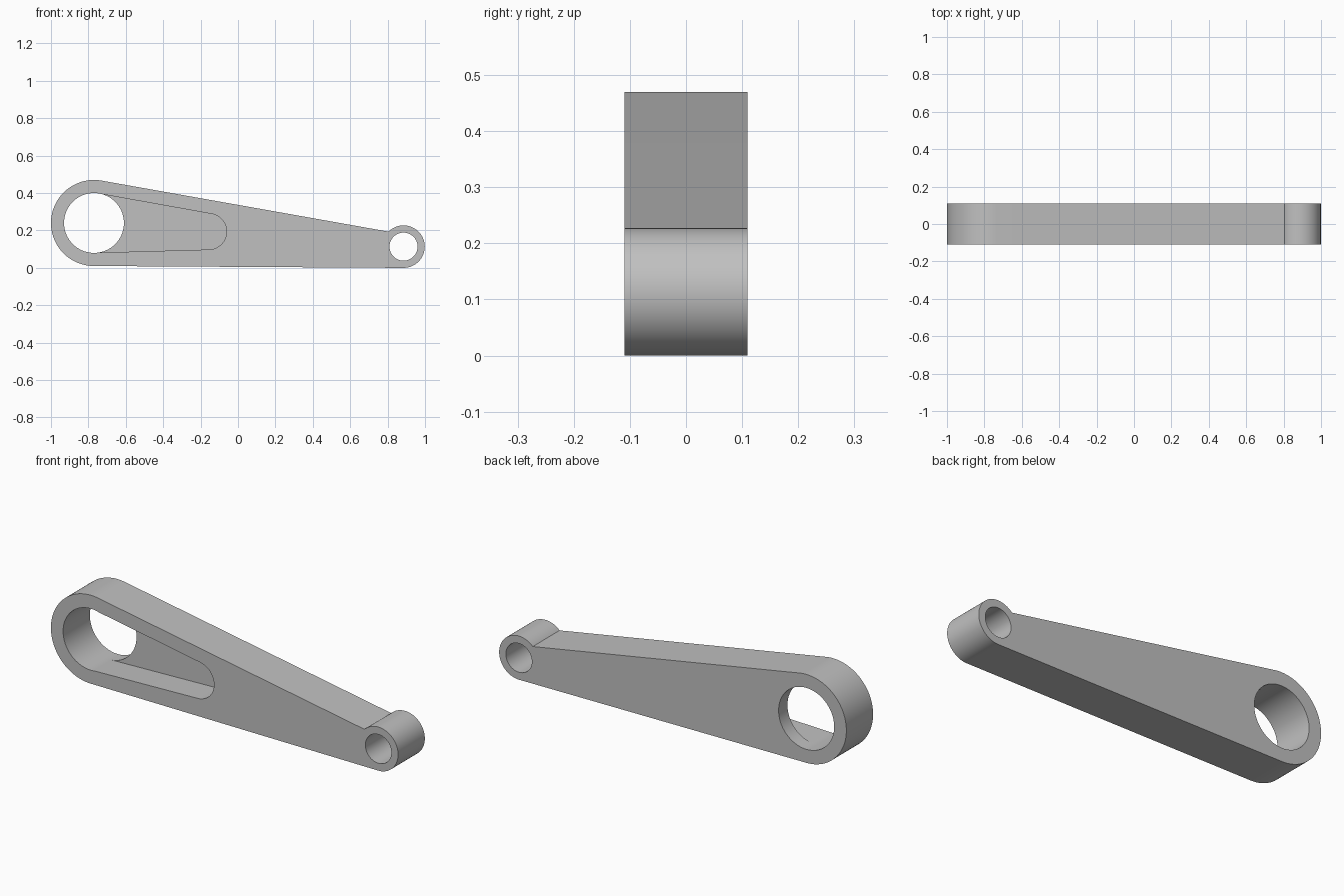
import bpy, bmesh, math
from mathutils import Vector

cube = bpy.data.objects.get("Cube")
if cube:
    bpy.data.objects.remove(cube, do_unlink=True)

HALF = 0.11                       # half thickness of the arm
BIG, BIG_R, BIG_BORE = Vector((-0.77, 0.24)), 0.23, 0.16
SMALL, SMALL_R, SMALL_BORE = Vector((0.885, 0.1135)), 0.1135, 0.075
SLOT, SLOT_R = Vector((-0.157, 0.194)), 0.096
POCKET_FLOOR = 0.037              # y of the pocket floor


def arc(centre, radius, start, end, steps=64):
    """Points on an arc, angles in degrees, both ends included."""
    angles = [math.radians(start + (end - start) * i / steps) for i in range(steps + 1)]
    return [centre + radius * Vector((math.cos(a), math.sin(a))) for a in angles]


def circle(centre, radius):
    return arc(centre, radius, 0, 360, 96)[:-1]


def tangents(c1, r1, c2, r2):
    """Upper and lower angles where two circles share outer tangents."""
    d = c2 - c1
    axis = math.degrees(math.atan2(d.y, d.x))
    spread = math.degrees(math.acos((r1 - r2) / d.length))
    return axis + spread, axis - spread


def prism(name, profile, y0, y1):
    """Extrude an x-z profile along y."""
    bm = bmesh.new()
    face = bm.faces.new([bm.verts.new((p.x, y0, p.y)) for p in profile])
    side = bmesh.ops.extrude_face_region(bm, geom=[face])["geom"]
    moved = [v for v in side if isinstance(v, bmesh.types.BMVert)]
    bmesh.ops.translate(bm, verts=moved, vec=(0, y1 - y0, 0))
    bmesh.ops.recalc_face_normals(bm, faces=bm.faces)
    mesh = bpy.data.meshes.new(name)
    bm.to_mesh(mesh)
    bm.free()
    obj = bpy.data.objects.new(name, mesh)
    bpy.context.collection.objects.link(obj)
    return obj


def cut(target, cutter):
    """Subtract the cutter for good and remove it."""
    cutter.hide_render = True
    mod = target.modifiers.new("cut", 'BOOLEAN')
    mod.operation, mod.solver, mod.object = 'DIFFERENCE', 'EXACT', cutter
    bpy.context.view_layer.objects.active = target
    bpy.ops.object.modifier_apply(modifier=mod.name)
    bpy.data.objects.remove(cutter, do_unlink=True)


# Arm outline: the top edge meets the small boss below its crown
_, low = tangents(BIG, BIG_R, SMALL, SMALL_R)
outline = arc(BIG, BIG_R, 80, 360 + low) + arc(SMALL, SMALL_R, low, 135)
arm = prism("lever_arm", outline, -HALF, HALF)

# Through bores
cut(arm, prism("big_bore_cutter", circle(BIG, BIG_BORE), -0.3, 0.3))
cut(arm, prism("small_bore_cutter", circle(SMALL, SMALL_BORE), -0.3, 0.3))

# Tapered front pocket opening into the big bore
r = BIG_BORE - 0.001
high, low = tangents(BIG, r, SLOT, SLOT_R)
pocket = arc(BIG, r, high, 360 + low) + arc(SLOT, SLOT_R, low, high)
cut(arm, prism("pocket_cutter", pocket, -0.3, POCKET_FLOOR))

# Plain grey metal
grey = bpy.data.materials.new("grey_metal")
grey.use_nodes = True
colour = (0.53, 0.53, 0.53, 1)
grey.diffuse_color = colour
grey.node_tree.nodes["Principled BSDF"].inputs["Base Color"].default_value = colour
arm.data.materials.clear()
arm.data.materials.append(grey)

bpy.ops.object.select_all(action='DESELECT')
arm.select_set(True)
bpy.context.view_layer.objects.active = arm
bpy.ops.object.shade_smooth_by_angle(angle=math.radians(30))
